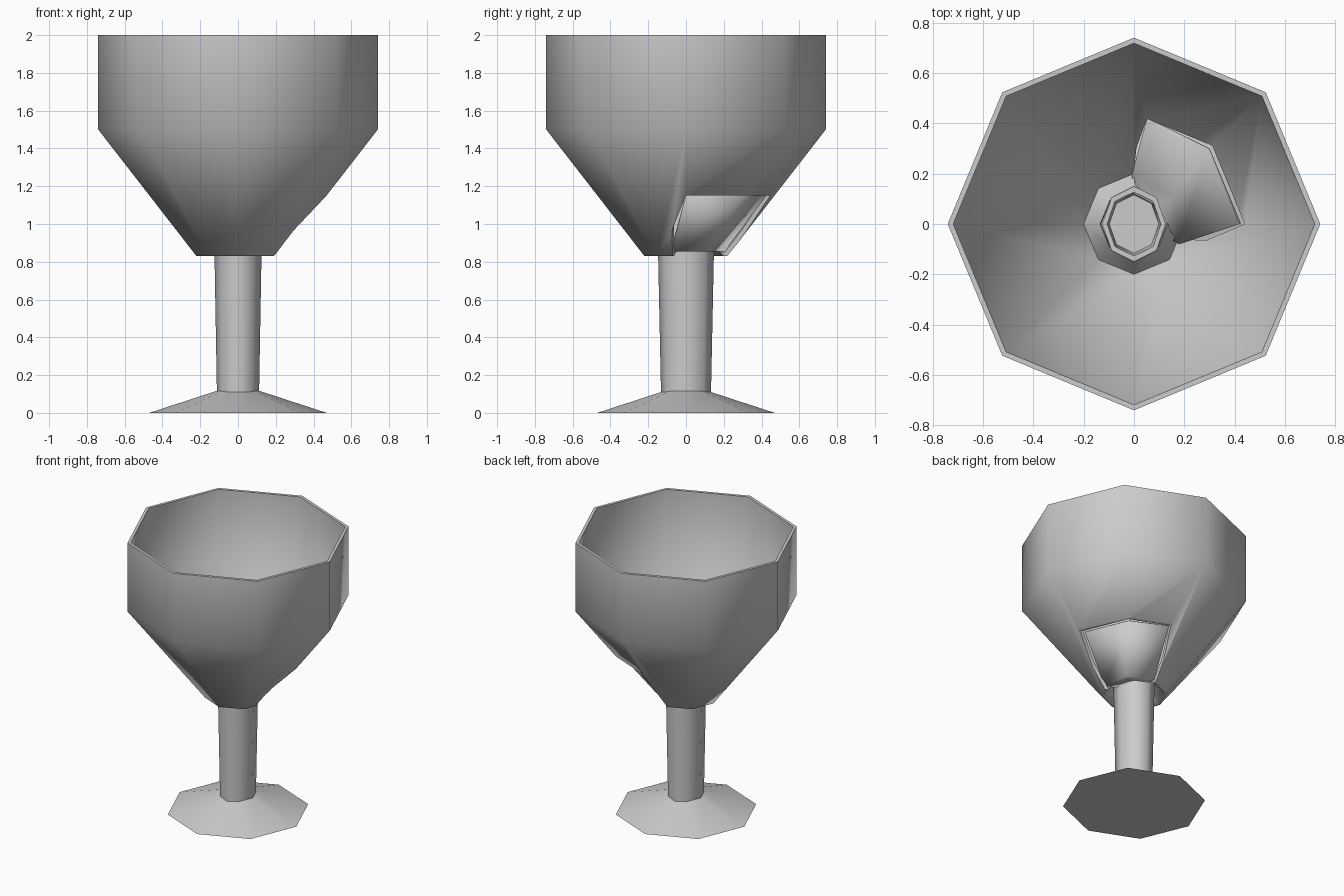
import bpy, bmesh, math
from math import cos, sin, radians

cube = bpy.data.objects.get("Cube")
if cube:
    bpy.data.objects.remove(cube)

grey = bpy.data.materials.new("plain grey")
grey.use_nodes = True
grey.diffuse_color = (0.6, 0.6, 0.6, 1)
grey.node_tree.nodes["Principled BSDF"].inputs["Base Color"].default_value = (0.6, 0.6, 0.6, 1)

SIDES = 8


def finish(name, bm):
    """Turn a bmesh into a grey object in the scene."""
    bmesh.ops.recalc_face_normals(bm, faces=bm.faces)
    mesh = bpy.data.meshes.new(name)
    bm.to_mesh(mesh)
    bm.free()
    mesh.materials.append(grey)
    obj = bpy.data.objects.new(name, mesh)
    bpy.context.collection.objects.link(obj)
    return obj


def smooth(obj, angle=60):
    bpy.ops.object.select_all(action='DESELECT')
    obj.select_set(True)
    bpy.context.view_layer.objects.active = obj
    bpy.ops.object.shade_smooth_by_angle(angle=radians(angle))


def lathe(name, profile, sx=1.0, sy=1.0, cap=False):
    """Eight-sided revolve of a (radius, height) profile; closed loop unless capped."""
    bm = bmesh.new()
    rings = []
    for r, z in profile:
        turn = [2 * math.pi * i / SIDES for i in range(SIDES)]
        rings.append([bm.verts.new((r * cos(a) * sx, r * sin(a) * sy, z)) for a in turn])
    pairs = list(zip(rings, rings[1:]))
    if cap:
        bm.faces.new(rings[0])
    else:
        pairs.append((rings[-1], rings[0]))
    for low, high in pairs:
        for i in range(SIDES):
            j = (i + 1) % SIDES
            bm.faces.new((low[i], low[j], high[j], high[i]))
    return finish(name, bm)


# Bowl: outer wall, rim, inner wall and the raised floor round the stem
bowl = lathe("bowl", [(0.22, 0.83), (0.74, 1.5), (0.74, 2.0), (0.718, 2.0),
                      (0.715, 1.5), (0.2, 0.845), (0.135, 0.93), (0.13, 0.915), (0.2, 0.83)])

# Inset panel low on one side of the bowl
top_ring = [(0.42, a, 1.15) for a in (0, 45, 83)]
mid_ring = [(0.2, a, 0.86) for a in (-23, 35, 92)]
low_ring = [(0.12, a, 0.865) for a in (-23, 35, 92)]


def polar(r, a, z):
    return (r * cos(radians(a)), r * sin(radians(a)), z)


# Cutter that opens the bowl where the panel sits
bm = bmesh.new()
for r, a, z in top_ring:
    for k in (0.6, 1.25):
        bm.verts.new(polar(r * k, a, z))
for r, a, z in mid_ring:
    for k in (0.6, 1.8):
        bm.verts.new(polar(r * k, a, 0.8))
bmesh.ops.convex_hull(bm, input=bm.verts)
cutter = finish("panel_cutter", bm)
cutter.hide_render = True
cutter.hide_set(True)

cut = bowl.modifiers.new("panel opening", 'BOOLEAN')
cut.operation = 'DIFFERENCE'
cut.solver = 'EXACT'
cut.object = cutter
bpy.context.view_layer.objects.active = bowl
bpy.ops.object.modifier_apply(modifier=cut.name)
bpy.data.objects.remove(cutter)
smooth(bowl)

bm = bmesh.new()
rows = [[bm.verts.new(polar(*p)) for p in ring] for ring in (low_ring, mid_ring, top_ring)]
for low, high in zip(rows, rows[1:]):
    for i in range(2):
        bm.faces.new((low[i], low[i + 1], high[i + 1], high[i]))
panel = finish("bowl_panel", bm)
thick = panel.modifiers.new("thickness", 'SOLIDIFY')
thick.thickness = 0.012
thick.offset = 0
smooth(panel)

# Hollow stem, slightly oval
stem = lathe("stem", [(0.115, 0.1), (0.13, 0.93), (0.11, 0.93), (0.1, 0.1)], sx=0.97, sy=1.15)
smooth(stem)

# Foot: flat underneath, sloping up to the stem, open into its hollow
foot = lathe("foot", [(0.47, 0.0), (0.118, 0.115)], sy=1.0, cap=True)
smooth(foot)
